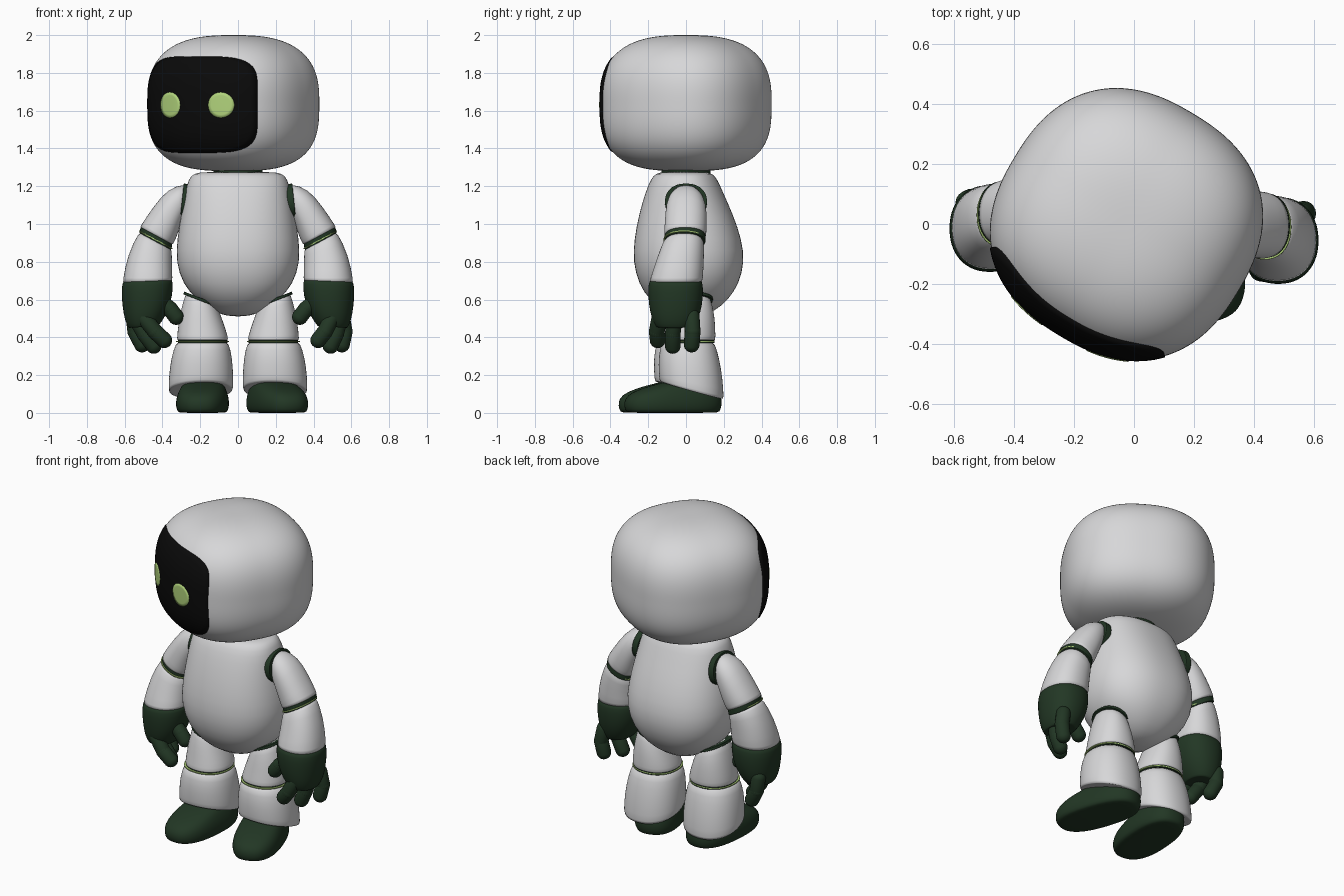
import bpy, bmesh, math
from mathutils import Vector, Matrix

if "Cube" in bpy.data.objects:
    bpy.data.objects.remove(bpy.data.objects["Cube"])


def material(name, r, g, b):
    m = bpy.data.materials.new(name)
    m.use_nodes = True
    m.diffuse_color = (r, g, b, 1)
    bsdf = m.node_tree.nodes["Principled BSDF"]
    bsdf.inputs["Base Color"].default_value = (r, g, b, 1)
    bsdf.inputs["Roughness"].default_value = 0.6
    return m


WHITE = material("shell_white", 0.68, 0.68, 0.69)
GREEN = material("dark_green", 0.016, 0.038, 0.018)
BLACK = material("visor_black", 0.003, 0.003, 0.003)
LIME = material("lime", 0.44, 0.65, 0.2)


def finish(name, bm, mat, levels=0):
    bmesh.ops.recalc_face_normals(bm, faces=bm.faces)
    me = bpy.data.meshes.new(name)
    bm.to_mesh(me)
    bm.free()
    me.materials.append(mat)
    me.shade_smooth()
    ob = bpy.data.objects.new(name, me)
    bpy.context.collection.objects.link(ob)
    if levels:
        mod = ob.modifiers.new("smooth", "SUBSURF")
        mod.levels = mod.render_levels = levels
    return ob


def spow(v, p):
    return math.copysign(abs(v) ** p, v)


def loft(name, rings, mat, side=1, dy=0, n=2.2, seg=28):
    """Each ring: inner x, z, outer x, z, centre y, half depth, optional z slope along y."""
    bm = bmesh.new()
    rows = []
    for x0, z0, x1, z1, yc, ry, *slope in rings:
        row = []
        for i in range(seg):
            a = math.tau * i / seg
            c, s = spow(math.cos(a), 2 / n), spow(math.sin(a), 2 / n)
            t = (c + 1) / 2
            z = z0 + (z1 - z0) * t + (slope[0] if slope else 0) * ry * s
            row.append(bm.verts.new((side * (x0 + (x1 - x0) * t), yc + dy + ry * s, z)))
        rows.append(row)
    for lo, hi in zip(rows, rows[1:]):
        for i in range(seg):
            j = (i + 1) % seg
            bm.faces.new((lo[i], lo[j], hi[j], hi[i]))
    bm.faces.new(rows[0])
    bm.faces.new(rows[-1])
    return finish(name, bm, mat, 1)


def shrink(ring, k):
    """Scale a ring about its own centre."""
    x0, z0, x1, z1, yc, ry, *rest = ring
    cx, cz = (x0 + x1) / 2, (z0 + z1) / 2
    return (cx + (x0 - cx) * k, cz + (z0 - cz) * k, cx + (x1 - cx) * k,
            cz + (z1 - cz) * k, yc, ry * k, *rest)


def shift(ring, dx, dz):
    x0, z0, x1, z1, *rest = ring
    return (x0 + dx, z0 + dz, x1 + dx, z1 + dz, *rest)


def segment(name, rings, mat, side, dy):
    """Limb piece with softly rounded ends."""
    first, last = rings[0], rings[-1]
    full = [shrink(first, 0.8), shrink(first, 0.96)] + rings[1:-1]
    full += [last, shrink(last, 0.95), shrink(last, 0.8)]
    return loft(name, full, mat, side, dy)


def band(name, ring, k, dx, dz, mat, side, dy):
    """Thin slab filling a joint."""
    a, b = shrink(ring, k), shift(shrink(ring, k), dx, dz)
    return loft(name, [shrink(a, 0.9), a, a, b, b, shrink(b, 0.9)], mat, side, dy)


def finger(name, pts, r, side, dy, curl):
    """Chain of capsules, each a sphere pulled apart; curl bends the tip inwards."""
    bm = bmesh.new()
    pts = [Vector((side * (x - curl * (0.5 - z)), y + dy, z)) for x, y, z in pts]
    for a, b in zip(pts, pts[1:]):
        turn = (b - a).to_track_quat("Z", "Y")
        old = set(bm.verts)
        bmesh.ops.create_uvsphere(bm, u_segments=20, v_segments=13, radius=r)
        for v in bm.verts:
            if v not in old:
                v.co = (b if v.co.z > 0 else a) + turn @ v.co
    return finish(name, bm, GREEN)


# Head: rounded box turned to its right
HX, HY, HZ, HN = 0.435, 0.43, 0.36, 2.4
TURN = Matrix.Translation((-0.025, 0, 1.64)) @ Matrix.Rotation(math.radians(-31), 4, "Z")


def z_power(z):
    return 2.7 if z > 0 else 3.0


bm = bmesh.new()
bmesh.ops.create_icosphere(bm, subdivisions=6, radius=1)
for v in bm.verts:
    m = z_power(v.co.z)
    f = (abs(v.co.x) ** HN + abs(v.co.y) ** HN) ** (m / HN) + abs(v.co.z) ** m
    v.co *= f ** (-1 / m)
    v.co = Vector((v.co.x * HX, v.co.y * HY, v.co.z * HZ))
finish("head", bm, WHITE).matrix_world = TURN


def face_patch(name, cx, cz, rx, rz, power, lift, mat, seg=96, steps=14):
    """Thin plate that follows the front of the head."""
    bm = bmesh.new()
    rows = []
    for k in range(1, steps + 2):
        r, scale = (k / steps, lift) if k <= steps else (1.0, 0.985)
        row = []
        for i in range(seg):
            c, s = math.cos(math.tau * i / seg), math.sin(math.tau * i / seg)
            reach = r * (abs(c) ** power + abs(s) ** power) ** (-1 / power)
            x, z = cx + rx * reach * c, cz + rz * reach * s
            m = z_power(z)
            left = (1 - abs(z / HZ) ** m) ** (HN / m) - abs(x / HX) ** HN
            row.append(bm.verts.new(Vector((x, -HY * max(left, 0) ** (1 / HN), z)) * scale))
        rows.append(row)
    bm.faces.new(rows[0])
    for lo, hi in zip(rows, rows[1:]):
        for i in range(seg):
            j = (i + 1) % seg
            bm.faces.new((lo[i], lo[j], hi[j], hi[i]))
    finish(name, bm, mat).matrix_world = TURN


face_patch("visor", -0.005, -0.008, 0.34, 0.253, 4.2, 1.01, BLACK)
face_patch("left_eye", 0.17, -0.01, 0.068, 0.067, 2, 1.016, LIME, 32, 4)
face_patch("right_eye", -0.135, -0.01, 0.068, 0.067, 2, 1.016, LIME, 32, 4)

# Torso and neck
torso = [(0.51, 0.05, 0.02, 0.05), (0.535, 0.13, 0.02, 0.13), (0.6, 0.22, 0.015, 0.21),
         (0.68, 0.292, 0.015, 0.265), (0.8, 0.33, 0.015, 0.297), (0.92, 0.323, 0.01, 0.285),
         (1.05, 0.302, 0, 0.25), (1.17, 0.28, -0.01, 0.205), (1.24, 0.262, -0.01, 0.175),
         (1.268, 0.235, -0.01, 0.15), (1.276, 0.18, -0.01, 0.11)]
loft("torso", [(-r, z, r, z, yc, ry) for z, r, yc, ry in torso], WHITE, n=2.3, seg=40)
loft("neck", [(-0.13, z, 0.13, z, 0, 0.13) for z in (1.24, 1.26, 1.31, 1.33)], GREEN, n=2)

# Limb cross-sections
upper_arm = [(0.288, 1.03, 0.28, 1.215, 0, 0.09), (0.305, 0.99, 0.37, 1.19, 0, 0.108),
             (0.325, 0.93, 0.45, 1.09, 0, 0.112), (0.344, 0.89, 0.52, 0.985, -0.005, 0.113)]
forearm = [(0.345, 0.865, 0.528, 0.962, -0.01, 0.113), (0.35, 0.79, 0.585, 0.84, -0.03, 0.125),
           (0.345, 0.70, 0.613, 0.69, -0.053, 0.143)]
glove = [(0.34, 0.71, 0.618, 0.70, -0.055, 0.147), (0.343, 0.66, 0.618, 0.64, -0.055, 0.148),
         (0.355, 0.58, 0.612, 0.56, -0.055, 0.142), (0.385, 0.51, 0.6, 0.49, -0.058, 0.125),
         (0.42, 0.46, 0.58, 0.45, -0.06, 0.1)]
shoulder = (0.272, 1.02, 0.252, 1.21, 0, 0.112)
thigh = [(0.11, 0.575, 0.28, 0.64, 0.02, 0.11), (0.085, 0.5, 0.305, 0.54, 0.02, 0.127),
         (0.06, 0.43, 0.32, 0.44, 0.015, 0.136), (0.05, 0.385, 0.325, 0.385, 0.01, 0.142)]
shin = [(0.042, 0.375, 0.335, 0.375, 0.005, 0.148), (0.03, 0.29, 0.355, 0.29, 0.01, 0.162),
        (0.024, 0.2, 0.366, 0.2, 0.02, 0.17, -0.12), (0.024, 0.125, 0.37, 0.115, 0.025, 0.172, -0.28)]
foot = [(0.0, 0.115, -0.075, 0.235), (0.004, 0.13, -0.075, 0.255), (0.035, 0.14, -0.075, 0.266),
        (0.075, 0.138, -0.073, 0.264), (0.11, 0.128, -0.06, 0.24), (0.145, 0.112, -0.02, 0.175),
        (0.175, 0.09, 0.03, 0.1)]
fingers = {"thumb": [(0.42, -0.09, 0.6), (0.36, -0.1, 0.55), (0.328, -0.1, 0.508)],
           "front_finger": [(0.5, -0.14, 0.51), (0.46, -0.155, 0.43), (0.425, -0.15, 0.385)],
           "middle_finger": [(0.54, -0.06, 0.5), (0.52, -0.07, 0.42), (0.49, -0.07, 0.355)],
           "back_finger": [(0.55, 0.03, 0.51), (0.565, 0.035, 0.43), (0.55, 0.03, 0.362)]}

for label, s, arm_y, leg_y, curl, foot_x, yaw in (
        ("left", 1, 0, 0.005, 0, 0.208, 18), ("right", -1, 0.04, -0.02, 0.3, -0.188, -4)):
    # Arm
    band(label + "_shoulder_ring", shoulder, 1, 0.035, 0.005, GREEN, s, arm_y)
    segment(label + "_upper_arm", upper_arm, WHITE, s, arm_y)
    band(label + "_elbow_joint", upper_arm[-1], 0.96, 0.006, -0.03, GREEN, s, arm_y)
    band(label + "_elbow_ring", forearm[0], 0.97, -0.001, 0.006, LIME, s, arm_y)
    segment(label + "_forearm", forearm, WHITE, s, arm_y)
    segment(label + "_glove", glove, GREEN, s, arm_y)
    for part, pts in fingers.items():
        finger(label + "_" + part, pts, 0.042, s, arm_y, 0 if part == "thumb" else curl)
    # Leg
    band(label + "_hip_ring", thigh[0], 1.07, 0.004, -0.014, GREEN, s, leg_y)
    segment(label + "_thigh", thigh, WHITE, s, leg_y)
    band(label + "_knee_joint", thigh[-1], 0.96, 0, -0.015, GREEN, s, leg_y)
    band(label + "_knee_ring", shin[0], 0.96, 0, 0.006, LIME, s, leg_y)
    segment(label + "_shin", shin, WHITE, s, leg_y)
    ob = loft(label + "_foot", [(-r, z, r, z, yc + 0.075, ry) for z, r, yc, ry in foot],
              GREEN, n=2.5)
    ob.location = (foot_x, -0.075 + leg_y, 0)
    ob.rotation_euler.z = math.radians(yaw)
